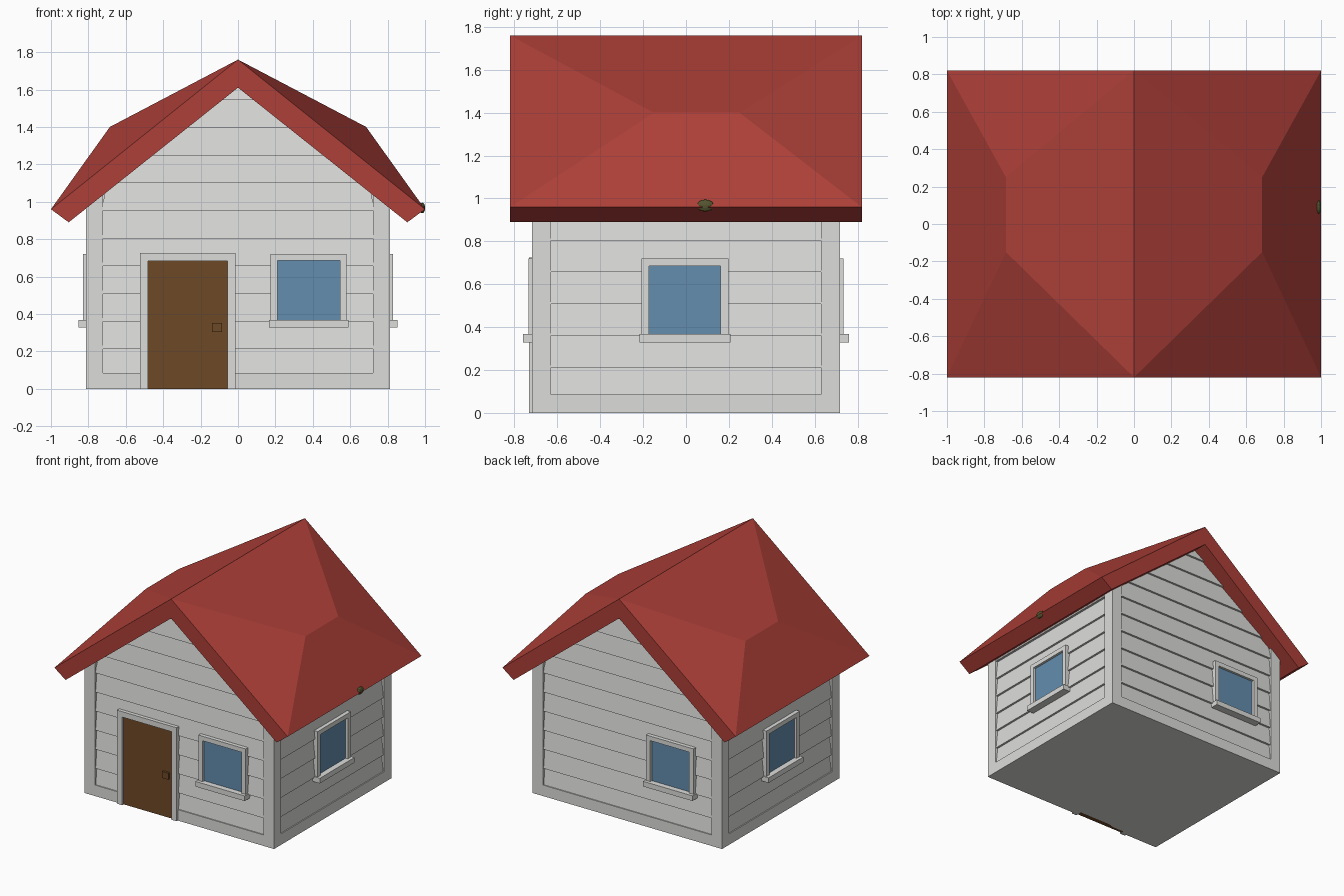
import bpy
from math import pi
from mathutils import Matrix

if "Cube" in bpy.data.objects:
    bpy.data.objects.remove(bpy.data.objects["Cube"], do_unlink=True)


def material(name, r, g, b):
    m = bpy.data.materials.new(name)
    m.use_nodes = True
    m.diffuse_color = (r, g, b, 1)
    m.node_tree.nodes["Principled BSDF"].inputs["Base Color"].default_value = (r, g, b, 1)
    return m


WHITE = material("white_paint", 0.72, 0.72, 0.71)
RED = material("red_roof", 0.42, 0.05, 0.04)
BLUE = material("blue_glass", 0.125, 0.27, 0.43)
BROWN = material("brown_wood", 0.155, 0.065, 0.02)
MOSS = material("olive_moss", 0.09, 0.09, 0.03)


def add_mesh(name, verts, faces, mat, angle=0):
    me = bpy.data.meshes.new(name)
    me.from_pydata(verts, [], faces)
    me.transform(Matrix.Rotation(angle, 4, "Z"))
    me.materials.append(mat)
    ob = bpy.data.objects.new(name, me)
    bpy.context.collection.objects.link(ob)
    return ob


HEX = [(0, 3, 2, 1), (4, 5, 6, 7), (0, 1, 5, 4), (1, 2, 6, 5), (2, 3, 7, 6), (3, 0, 4, 7)]


def box(name, x, y, z, mat, angle=0):
    verts = [(a, b, c) for c in z for a, b in
             ((x[0], y[0]), (x[1], y[0]), (x[1], y[1]), (x[0], y[1]))]
    return add_mesh(name, verts, HEX, mat, angle)


OUT_X, OUT_Y = 0.812, 0.718          # outer faces of the trim
POST_X, POST_Y = 0.723, 0.63         # inner edges of the corner posts
SLOPE = 0.796

# Wall core: a gabled block behind the siding
cx, cy = OUT_X - 0.026, OUT_Y - 0.026
outline = [(-cx, 0), (cx, 0), (cx, 1.03), (0, 1.65), (-cx, 1.03)]
core = [(x, y, z) for y in (-cy, cy) for x, z in outline]
n = len(outline)
sides = [((i + 1) % n, i, i + n, (i + 1) % n + n) for i in range(n)]
add_mesh("wall_core", core, [tuple(range(n)), tuple(reversed(range(n, 2 * n)))] + sides, WHITE)

# Corner posts
for sx in (-1, 1):
    for sy in (-1, 1):
        box("corner_post", sorted((sx * POST_X, sx * OUT_X)),
            sorted((sy * POST_Y, sy * OUT_Y)), (0, 1.04), WHITE)


# Overlapping clapboards, clipped to the gable slope
def siding(name, angle, outer, half, top):
    step, z = 0.148, 0.064
    verts, faces = [], []
    while z < top - 0.01:
        z1 = min(z + step, top)
        w0, w1 = (min(half, (1.66 - h) / SLOPE) for h in (z, z1))
        k = len(verts)
        back = -outer + 0.04
        verts += [(-w0, -outer + 0.006, z), (w0, -outer + 0.006, z), (w0, back, z), (-w0, back, z),
                  (-w1, -outer + 0.022, z1), (w1, -outer + 0.022, z1), (w1, back, z1), (-w1, back, z1)]
        faces += [tuple(i + k for i in f) for f in HEX]
        z = z1
    add_mesh(name, verts, faces, WHITE, angle)


siding("front_siding", 0, OUT_Y, POST_X + 0.005, 1.64)
siding("back_siding", pi, OUT_Y, POST_X + 0.005, 1.64)
siding("right_siding", pi / 2, OUT_X, POST_Y + 0.005, 0.97)
siding("left_siding", -pi / 2, OUT_X, POST_Y + 0.005, 0.97)


# Base boards, with a gap for the door
def base_board(name, angle, outer, x0, x1):
    box(name, (x0, x1), (-outer, -outer + 0.04), (0, 0.085), WHITE, angle)


base_board("front_base_board", 0, OUT_Y, -POST_X, -0.5)
base_board("front_base_board", 0, OUT_Y, -0.03, POST_X)
base_board("back_base_board", pi, OUT_Y, -POST_X, POST_X)
for a in (pi / 2, -pi / 2):
    base_board("side_base_board", a, OUT_X, -POST_Y, POST_Y)


# Windows: glass, casing and a projecting sill
def window(name, angle, u, outer):
    back = -outer + 0.03
    face = -outer - 0.017
    pane, casing, sill = 0.167, 0.203, 0.212
    box(name + "_glass", (u - pane, u + pane), (-outer + 0.002, back), (0.36, 0.69), BLUE, angle)
    for s in (-1, 1):
        box(name + "_casing", sorted((u + s * pane, u + s * casing)), (face, back),
            (0.36, 0.72), WHITE, angle)
    box(name + "_head", (u - pane, u + pane), (face, back), (0.685, 0.72), WHITE, angle)
    box(name + "_sill", (u - sill, u + sill), (-outer - 0.042, back), (0.328, 0.368), WHITE, angle)


window("front_window", 0, 0.378, OUT_Y)
window("back_window", pi, 0.375, OUT_Y)
window("right_window", pi / 2, -0.005, OUT_X)
window("left_window", -pi / 2, 0.005, OUT_X)

# Door with frame and square knob
back, face = -OUT_Y + 0.04, -OUT_Y - 0.015
box("door", (-0.48, -0.055), (-OUT_Y + 0.003, back), (0, 0.685), BROWN)
box("door_jamb", (-0.525, -0.48), (face, back), (0, 0.725), WHITE)
box("door_jamb", (-0.055, -0.013), (face, back), (0, 0.725), WHITE)
box("door_head", (-0.48, -0.055), (face, back), (0.683, 0.725), WHITE)
box("door_knob", (-0.138, -0.085), (-OUT_Y - 0.015, back), (0.303, 0.353), BROWN)

# Roof: one bulging slope mirrored across the ridge
D = 0.82
half_roof = [(0, -D, 1.76), (0, D, 1.76), (0.685, -0.15, 1.4), (0.685, 0.25, 1.4),
             (1, -D, 0.96), (1, D, 0.96), (0.905, -D, 0.89), (0.905, D, 0.89),
             (0, -D, 1.61), (0, D, 1.61)]
roof_faces = [(0, 2, 3, 1), (0, 4, 2), (1, 3, 5), (4, 5, 3, 2),
              (4, 6, 7, 5), (6, 8, 9, 7), (0, 8, 6, 4), (1, 5, 7, 9)]
roof = add_mesh("roof", half_roof, roof_faces, RED)
mirror = roof.modifiers.new("mirror", "MIRROR")
mirror.use_axis[0] = True

# Small moss patch on the eave
bpy.ops.mesh.primitive_uv_sphere_add(segments=12, ring_count=8, radius=0.04, location=(0.985, 0.09, 0.967))
moss = bpy.context.object
moss.name = "moss_patch"
moss.scale = (0.4, 1, 0.7)
moss.data.materials.append(MOSS)
